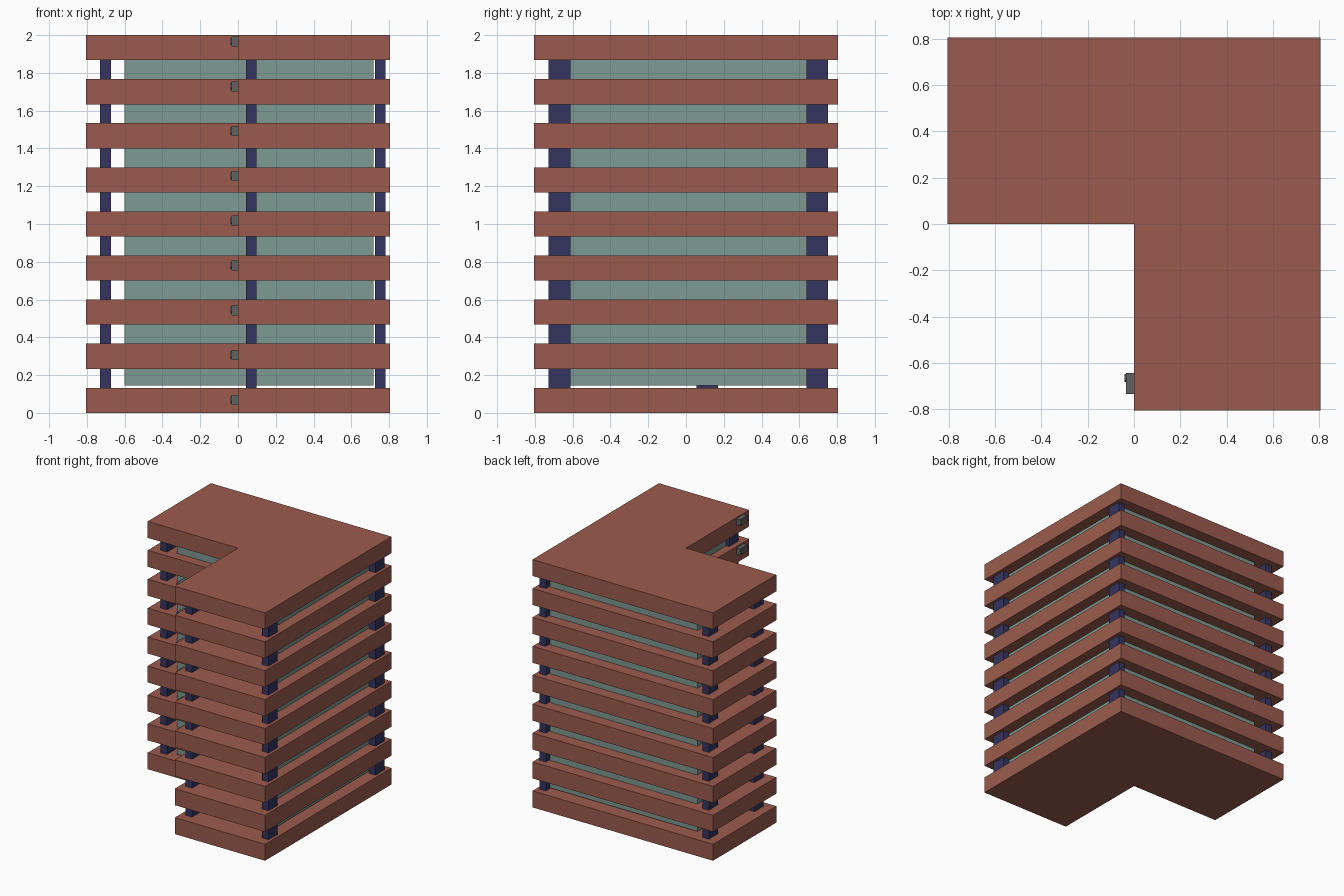
import bpy, bmesh
from math import pi
from mathutils import Matrix

if "Cube" in bpy.data.objects:
    bpy.data.objects.remove(bpy.data.objects["Cube"])


def material(name, rgb):
    m = bpy.data.materials.new(name)
    m.diffuse_color = (*rgb, 1)
    m.use_nodes = True
    m.node_tree.nodes["Principled BSDF"].inputs["Base Color"].default_value = m.diffuse_color
    return m


BRICK = material("brick", (0.33, 0.105, 0.075))
GLASS = material("glass", (0.21, 0.32, 0.29))
NAVY = material("navy", (0.035, 0.035, 0.12))
METAL = material("metal", (0.12, 0.12, 0.115))


def finish(name, bm, mat):
    bmesh.ops.recalc_face_normals(bm, faces=bm.faces)
    mesh = bpy.data.meshes.new(name)
    bm.to_mesh(mesh)
    bm.free()
    mesh.materials.append(mat)
    ob = bpy.data.objects.new(name, mesh)
    bpy.context.collection.objects.link(ob)


def prism(name, outline, z0, z1, mat):
    bm = bmesh.new()
    face = bm.faces.new([bm.verts.new((x, y, z0)) for x, y in outline])
    top = bmesh.ops.extrude_face_region(bm, geom=[face])["geom"]
    verts = [v for v in top if isinstance(v, bmesh.types.BMVert)]
    bmesh.ops.translate(bm, verts=verts, vec=(0, 0, z1 - z0))
    finish(name, bm, mat)


def box(name, x0, x1, y0, y1, z0, z1, mat):
    prism(name, [(x0, y0), (x1, y0), (x1, y1), (x0, y1)], z0, z1, mat)


def ell(left, right, front, back, ix, iy):
    return [(left, iy), (left, back), (right, back),
            (right, front), (ix, front), (ix, iy)]


# L-shaped floor slabs
T, PITCH, FLOORS = 0.133, 0.2334, 9
for i in range(FLOORS):
    z = i * PITCH
    prism(f"floor_slab_{i}", ell(-0.806, 0.806, -0.806, 0.806, 0, 0), z, z + T, BRICK)

# Recessed glazed core
prism("glass_core", ell(-0.6, 0.717, -0.62, 0.71, 0.07, 0.08), 0.145, 1.9, GLASS)

# Columns at the outer corners
for i, (x, y) in enumerate([(0.042, -0.727), (0.725, -0.727), (0.725, 0.637),
                            (-0.73, 0.637), (-0.73, 0.055)]):
    box(f"column_{i}", x, x + 0.057, y, y + 0.115, 0.1, 1.9, NAVY)

# Air conditioning unit with a round fan on each floor
for i in range(FLOORS):
    z = 0.069 + i * 0.2371
    box(f"air_unit_{i}", -0.035, 0.002, -0.735, -0.644, z - 0.027, z + 0.027, METAL)
    bm = bmesh.new()
    bmesh.ops.create_cone(bm, cap_ends=True, segments=12, radius1=0.018,
                          radius2=0.018, depth=0.012,
                          matrix=Matrix.Translation((-0.034, -0.665, z))
                          @ Matrix.Rotation(pi / 2, 4, 'Y'))
    finish(f"air_unit_fan_{i}", bm, METAL)
